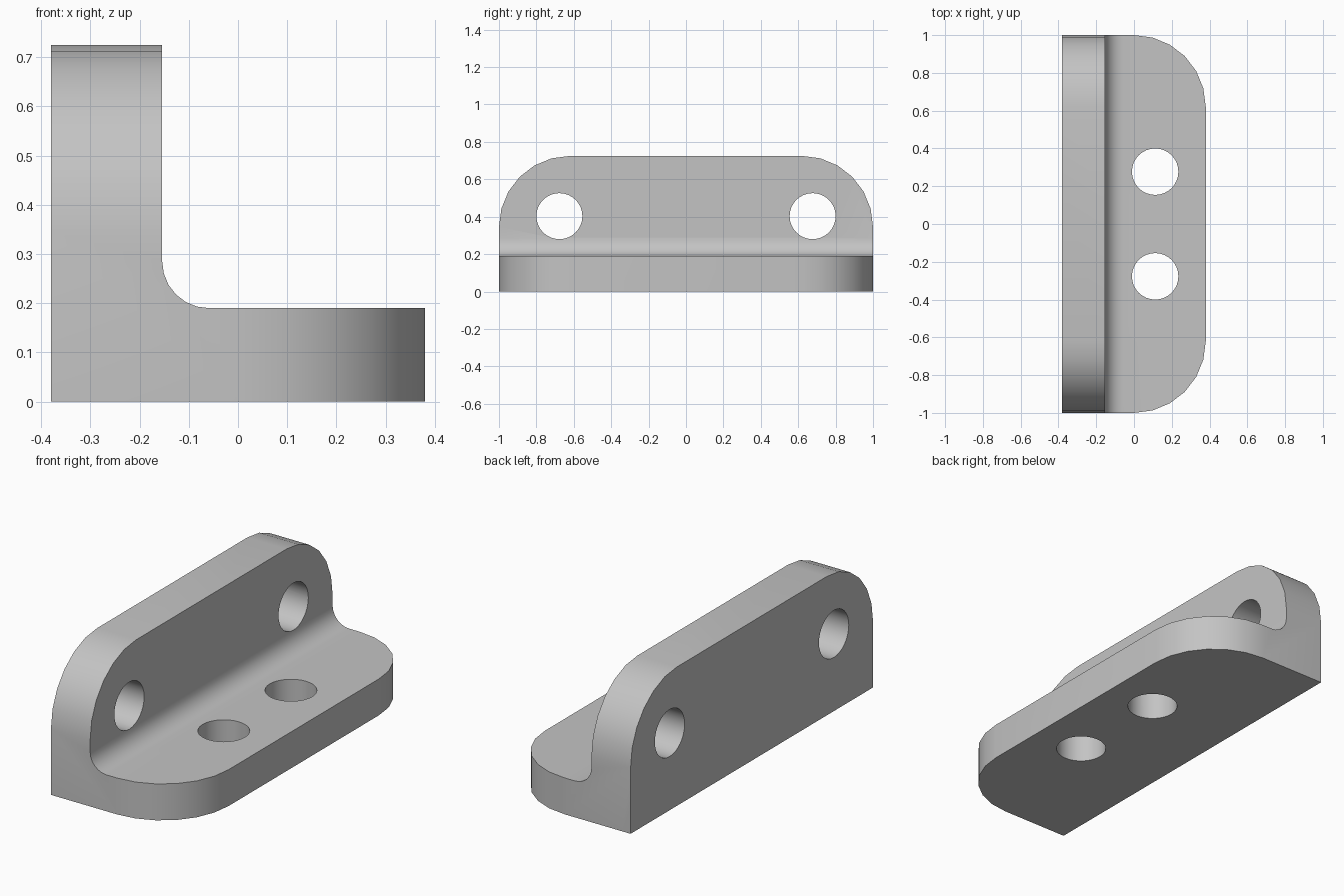
import bpy
import bmesh
from math import cos, sin, pi

if "Cube" in bpy.data.objects:
    bpy.data.objects.remove(bpy.data.objects["Cube"])

HALF_X, HALF_Y, HEIGHT = 0.38, 1.0, 0.725
WALL_X, BASE_Z = -0.154, 0.19
CORNER, FILLET, HOLE = 0.38, 0.095, 0.123

grey = bpy.data.materials.new("plain grey")
grey.use_nodes = True
colour = (0.55, 0.55, 0.55, 1)
grey.diffuse_color = colour
grey.node_tree.nodes["Principled BSDF"].inputs["Base Color"].default_value = colour


def arc(cx, cy, r, start, end, steps=6):
    angles = [start + (end - start) * i / steps for i in range(steps + 1)]
    return [(cx + r * cos(a), cy + r * sin(a)) for a in angles]


def prism(name, outline, place, low, high):
    """Extrude a 2D outline from low to high; place maps (u, v, depth) to xyz."""
    bm = bmesh.new()
    face = bm.faces.new([bm.verts.new(place(u, v, low)) for u, v in outline])
    moved = bmesh.ops.extrude_face_region(bm, geom=[face])["geom"]
    start, end = bm.verts.new(place(0, 0, low)), bm.verts.new(place(0, 0, high))
    shift = end.co - start.co
    for v in (start, end):
        bm.verts.remove(v)
    bmesh.ops.translate(bm, vec=shift,
                        verts=[v for v in moved if isinstance(v, bmesh.types.BMVert)])
    bmesh.ops.recalc_face_normals(bm, faces=bm.faces)
    mesh = bpy.data.meshes.new(name)
    bm.to_mesh(mesh)
    bm.free()
    mesh.materials.append(grey)
    obj = bpy.data.objects.new(name, mesh)
    bpy.context.collection.objects.link(obj)
    return obj


def along_x(u, v, d):
    return (d, u, v)


def along_y(u, v, d):
    return (u, d, v)


def along_z(u, v, d):
    return (u, v, d)


def combine(target, tool, operation):
    mod = target.modifiers.new("cut", 'BOOLEAN')
    mod.object, mod.operation, mod.solver = tool, operation, 'EXACT'
    bpy.context.view_layer.objects.active = target
    bpy.ops.object.modifier_apply(modifier=mod.name)
    bpy.data.objects.remove(tool)


# L-shaped section with an inner fillet
section = [(-HALF_X, 0), (HALF_X, 0), (HALF_X, BASE_Z)]
section += arc(WALL_X + FILLET, BASE_Z + FILLET, FILLET, 1.5 * pi, pi)
section += [(WALL_X, HEIGHT), (-HALF_X, HEIGHT)]
bracket = prism("angle_bracket", section, along_y, -HALF_Y, HALF_Y)

# Rounded outer corners of the base and of the upright wall
edge_y = HALF_Y - CORNER
base = [(-1, -HALF_Y)] + arc(HALF_X - CORNER, -edge_y, CORNER, -pi / 2, 0)
base += arc(HALF_X - CORNER, edge_y, CORNER, 0, pi / 2) + [(-1, HALF_Y)]
combine(bracket, prism("base_outline", base, along_z, -1, 2), 'INTERSECT')

wall = [(-HALF_Y, -1), (HALF_Y, -1)] + arc(edge_y, HEIGHT - CORNER, CORNER, 0, pi / 2)
wall += arc(-edge_y, HEIGHT - CORNER, CORNER, pi / 2, pi)
combine(bracket, prism("wall_outline", wall, along_x, -1, 1), 'INTERSECT')

# Screw holes: wide pair in the wall, narrow pair in the base
for side in (-1, 1):
    ring = arc(side * 0.677, 0.403, HOLE, 0, 2 * pi, 32)[:-1]
    combine(bracket, prism("wall_hole", ring, along_x, -1, 1), 'DIFFERENCE')
    ring = arc(0.112, side * 0.277, HOLE, 0, 2 * pi, 32)[:-1]
    combine(bracket, prism("base_hole", ring, along_z, -1, 1), 'DIFFERENCE')

bpy.ops.object.select_all(action='DESELECT')
bracket.select_set(True)
bpy.context.view_layer.objects.active = bracket
bpy.ops.object.shade_smooth_by_angle(angle=pi / 6)
